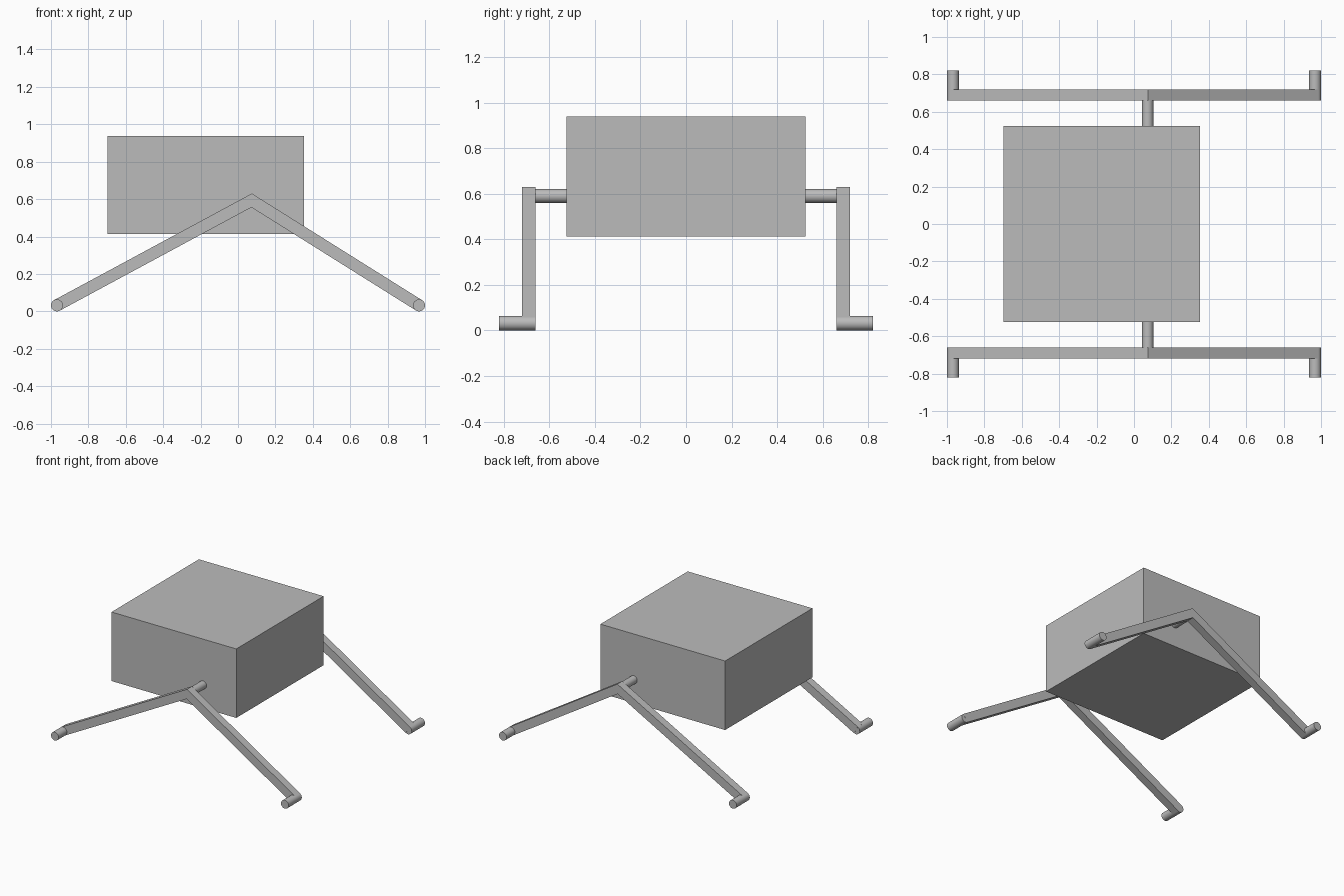
import bpy, bmesh, math
from mathutils import Vector

if "Cube" in bpy.data.objects:
    bpy.data.objects.remove(bpy.data.objects["Cube"], do_unlink=True)

grey = bpy.data.materials.new("plain grey")
grey.use_nodes = True
colour = (0.5, 0.5, 0.5, 1)
grey.diffuse_color = colour
grey.node_tree.nodes["Principled BSDF"].inputs["Base Color"].default_value = colour

RADIUS = 0.032                   # half thickness of arms and pegs
PIVOT = Vector((0.073, 0.593))   # x, z of the arm apex
FEET = {"right": Vector((-0.968, RADIUS)), "left": Vector((0.968, RADIUS))}
ARM_IN, ARM_OUT, FOOT_OUT = 0.66, 0.72, 0.82


def rod(name, centre, y0, y1, radius):
    """Round peg running along y."""
    bpy.ops.mesh.primitive_cylinder_add(
        vertices=32, radius=radius, depth=abs(y1 - y0),
        location=(centre.x, (y0 + y1) / 2, centre.y), rotation=(math.pi / 2, 0, 0))
    ob = bpy.context.object
    ob.name = name
    ob.data.materials.append(grey)
    bpy.ops.object.shade_smooth_by_angle(angle=math.radians(40))


def bent_arm(name, y0, y1):
    """Mitred chevron profile extruded along y."""
    a, b = FEET["right"], FEET["left"]
    d1, d2 = (PIVOT - a).normalized(), (b - PIVOT).normalized()
    n1, n2 = Vector((-d1.y, d1.x)) * RADIUS, Vector((-d2.y, d2.x)) * RADIUS
    mitre = (n1 + n2) / (1 + n1.dot(n2) / RADIUS ** 2)
    outline = [a - n1, PIVOT - mitre, b - n2, b + n2, PIVOT + mitre, a + n1]
    bm = bmesh.new()
    face = bm.faces.new([bm.verts.new((p.x, y0, p.y)) for p in outline])
    grown = bmesh.ops.extrude_face_region(bm, geom=[face])["geom"]
    bmesh.ops.translate(bm, vec=(0, y1 - y0, 0),
                        verts=[v for v in grown if isinstance(v, bmesh.types.BMVert)])
    bmesh.ops.recalc_face_normals(bm, faces=bm.faces)
    mesh = bpy.data.meshes.new(name)
    bm.to_mesh(mesh)
    bm.free()
    mesh.materials.append(grey)
    bpy.context.collection.objects.link(bpy.data.objects.new(name, mesh))


# Box body
bpy.ops.mesh.primitive_cube_add(size=1, location=(-0.172, 0, 0.675))
body = bpy.context.object
body.name = "body"
body.scale = (1.05, 1.05, 0.525)
body.data.materials.append(grey)

# Axle stubs, bent arms and foot pegs on both sides
for side, s in (("front", -1), ("back", 1)):
    rod(side + "_axle", PIVOT - Vector((0, 0.003)), s * 0.5, s * ARM_IN, 0.03)
    bent_arm(side + "_arm", s * ARM_IN, s * ARM_OUT)
    for end, foot in FEET.items():
        rod(f"{side}_{end}_foot", foot, s * (ARM_IN + 0.001), s * FOOT_OUT, RADIUS)
